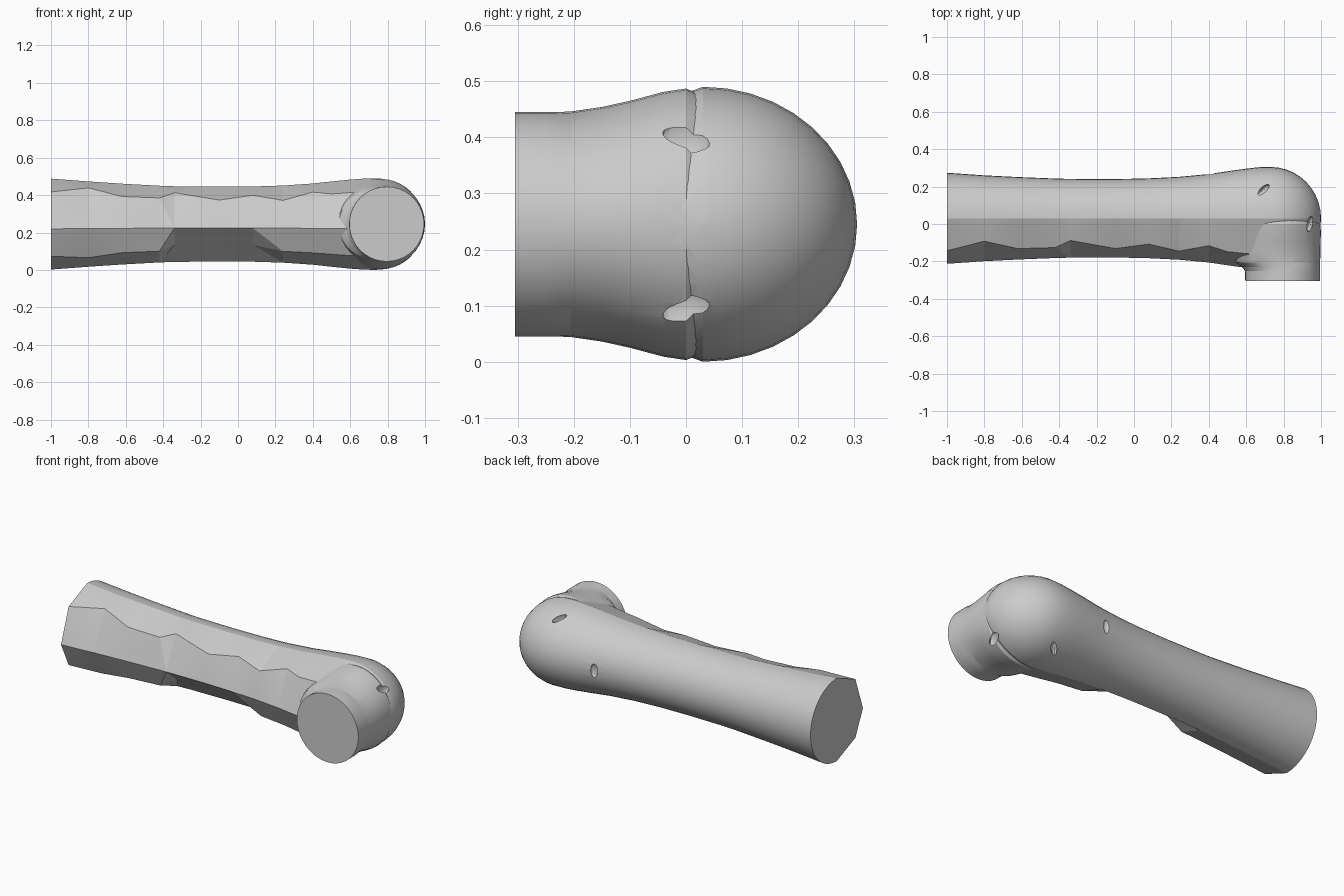
import bpy, bmesh
from math import sin, cos, pi, radians
from mathutils import Vector, Matrix

if "Cube" in bpy.data.objects:
    bpy.data.objects.remove(bpy.data.objects["Cube"], do_unlink=True)

CY, CZ = 0.03, 0.245

grey = bpy.data.materials.new("plain grey")
grey.use_nodes = True
grey.diffuse_color = (0.6, 0.6, 0.6, 1)
grey.node_tree.nodes["Principled BSDF"].inputs["Base Color"].default_value = (0.6, 0.6, 0.6, 1)


def to_object(name, bm):
    bmesh.ops.recalc_face_normals(bm, faces=bm.faces)
    mesh = bpy.data.meshes.new(name)
    bm.to_mesh(mesh)
    bm.free()
    ob = bpy.data.objects.new(name, mesh)
    bpy.context.collection.objects.link(ob)
    mesh.materials.append(grey)
    return ob


def loft(name, rings):
    """Skin a list of rings with equal point counts and cap both ends."""
    bm = bmesh.new()
    loops = [[bm.verts.new(p) for p in ring] for ring in rings]
    n = len(loops[0])
    for a, b in zip(loops, loops[1:]):
        for i in range(n):
            j = (i + 1) % n
            bm.faces.new((a[i], a[j], b[j], b[i]))
    bm.faces.new(loops[0])
    bm.faces.new(loops[-1])
    # split warped quads into flat facets
    bmesh.ops.triangulate(bm, faces=[f for f in bm.faces if len(f.verts) == 4])
    return to_object(name, bm)


def arm_ring(x, ry, rz, upper, lower):
    """Round at the back, a few wide facets at the front."""
    angles = [-90 + 9 * i for i in range(21)] + [upper, 186, lower or 225]
    ring = [Vector((x, CY + ry * cos(radians(a)), CZ + rz * sin(radians(a)))) for a in angles]
    if not lower:  # one wide flat facet under the front ridge
        ring[-1] = (ring[-2] + ring[0]) / 2
    return ring


# Main arm: x, half depth, half height, upper and lower front facet angles
arm_stations = [
    (-1, .244, .243, 135, 225), (-.8, .23, .228, 122, 232),
    (-.62, .221, .216, 137, 225), (-.42, .213, .205, 137, 225),
    (-.34, .211, .202, 124, 0), (-.1, .21, .2, 140, 0),
    (.08, .214, .201, 130, 0), (.24, .222, .206, 142, 225),
    (.4, .237, .217, 128, 225), (.5, .252, .228, 135, 225),
    (.6, .266, .238, 135, 225), (.67, .274, .243, 135, 225)]
rings = [arm_ring(*s) for s in arm_stations]

# Rounded elbow closes the arm
for i in range(11):
    t = radians(8.9 * i)
    rings.append(arm_ring(.73 + .27 * sin(t), .275 * cos(t), .245 * cos(t), 135, 225))
arm = loft("pipe_elbow", rings)

# Short branch turning to the front: y, left edge, right edge, half height
branch_stations = [
    (-.305, .595, .995, .2), (-.25, .593, .995, .2), (-.23, .578, .995, .2),
    (-.205, .54, .995, .201), (-.15, .52, .997, .209), (-.1, .52, .998, .22),
    (-.04, .52, .999, .236), (0, .52, .997, .242), (.08, .56, .95, .21)]
rings = []
for y, x0, x1, rz in branch_stations:
    rings.append([((x0 + x1) / 2 + (x1 - x0) / 2 * cos(2 * pi * i / 40), y,
                   CZ + rz * sin(2 * pi * i / 40)) for i in range(40)])
branch = loft("front_branch", rings)


def apply_boolean(target, other, operation):
    mod = target.modifiers.new(operation.lower(), "BOOLEAN")
    mod.object, mod.operation, mod.solver = other, operation, "EXACT"
    bpy.context.view_layer.objects.active = target
    bpy.ops.object.modifier_apply(modifier=mod.name)
    bpy.data.objects.remove(other, do_unlink=True)


def slot_cutter(center, turn, length, width):
    bm = bmesh.new()
    bmesh.ops.create_uvsphere(bm, u_segments=20, v_segments=10, radius=1)
    bm.transform(Matrix.Translation(center) @ Matrix.Rotation(radians(turn), 4, "Z")
                 @ Matrix.Diagonal((length, width, .04, 1)))
    cutter = to_object("slot_cutter", bm)
    cutter.hide_render = True
    return cutter


apply_boolean(arm, branch, "UNION")

# Lens-shaped slots above and below the elbow, and a small one at the back
for side in (1, -1):
    apply_boolean(arm, slot_cutter((.94, 0, CZ + side * .152), 75, .045, .016), "DIFFERENCE")
    apply_boolean(arm, slot_cutter((.69, .18, CZ + side * .19), 45, .045, .016), "DIFFERENCE")
apply_boolean(arm, slot_cutter((.41, .267, CZ), 8, .02, .015), "DIFFERENCE")

bpy.ops.object.select_all(action="DESELECT")
arm.select_set(True)
bpy.context.view_layer.objects.active = arm
bpy.ops.object.shade_smooth_by_angle(angle=radians(13))
